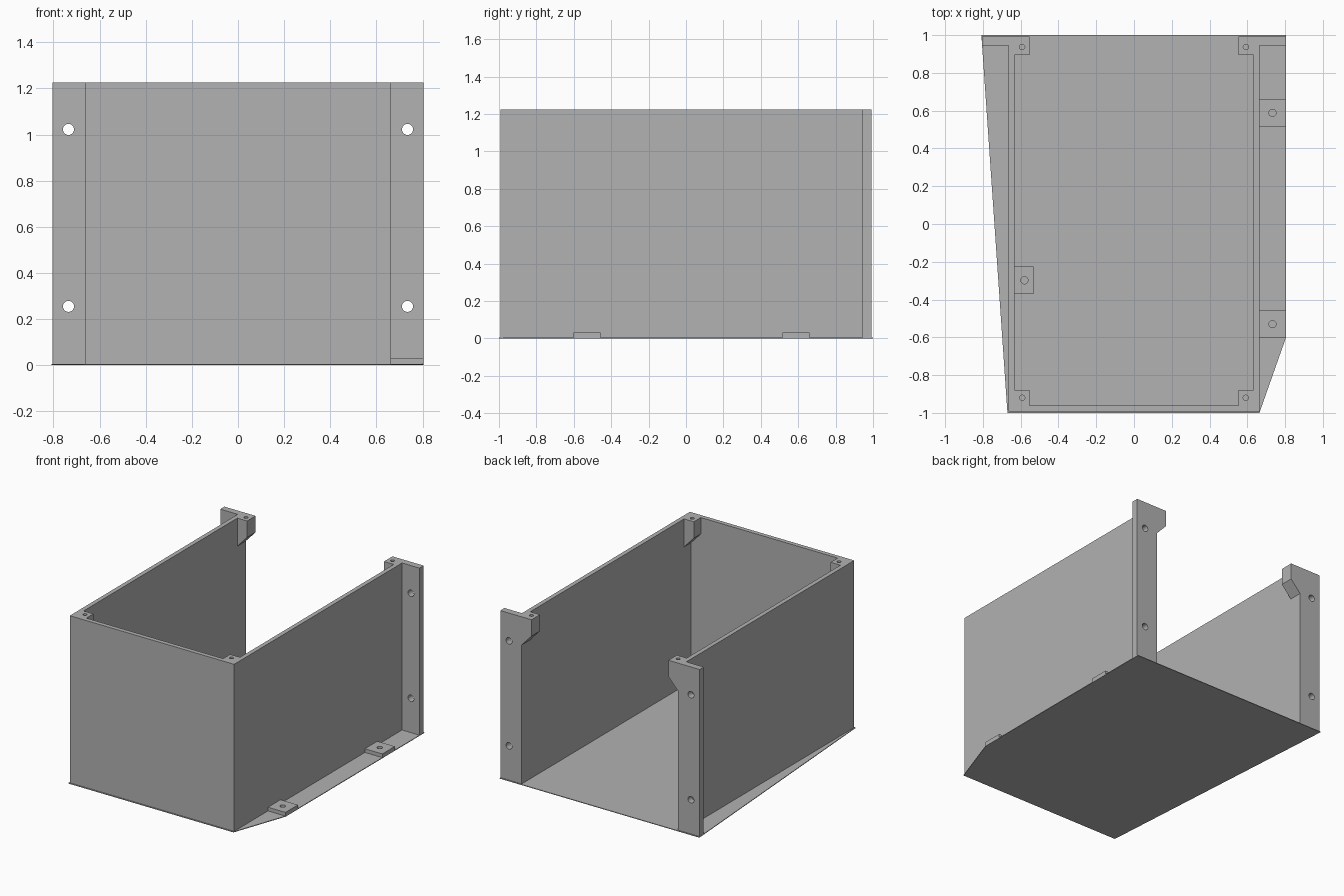
import bpy, bmesh
from mathutils import Vector

cube = bpy.data.objects.get("Cube")
if cube:
    bpy.data.objects.remove(cube, do_unlink=True)

grey = bpy.data.materials.new("plain grey")
grey.use_nodes = True
COLOUR = (0.445, 0.445, 0.445, 1)
grey.diffuse_color = COLOUR
grey.node_tree.nodes["Principled BSDF"].inputs["Base Color"].default_value = COLOUR

HEIGHT, FLOOR = 1.225, 0.005
INNER, OUTER, EDGE = 0.632, 0.664, 0.805
FRONT, BACK = -0.993, 0.993
FLANGE_FRONT = 0.945


def prism(name, points, direction):
    """Extrude a flat outline along a direction."""
    bm = bmesh.new()
    face = bm.faces.new([bm.verts.new(p) for p in points])
    grown = bmesh.ops.extrude_face_region(bm, geom=[face])["geom"]
    moved = [g for g in grown if isinstance(g, bmesh.types.BMVert)]
    bmesh.ops.translate(bm, verts=moved, vec=direction)
    if face.is_valid and not all(len(e.link_faces) == 2 for e in face.edges):
        bm.faces.new([v for v in face.verts])
    bmesh.ops.recalc_face_normals(bm, faces=bm.faces)
    mesh = bpy.data.meshes.new(name)
    bm.to_mesh(mesh)
    bm.free()
    mesh.materials.append(grey)
    obj = bpy.data.objects.new(name, mesh)
    bpy.context.collection.objects.link(obj)
    return obj


def box(name, x, y, z):
    x0, x1 = sorted(x)
    outline = [(x0, y[0], z[0]), (x1, y[0], z[0]), (x1, y[1], z[0]), (x0, y[1], z[0])]
    return prism(name, outline, (0, 0, z[1] - z[0]))


def drill(obj, centre, radius, depth, axis):
    """Cut a round hole centred on a point along an axis."""
    turn = Vector((0, 0, 1)).rotation_difference(Vector(axis)).to_euler()
    bpy.ops.mesh.primitive_cylinder_add(vertices=32, radius=radius, depth=depth,
                                        location=centre, rotation=turn)
    cutter = bpy.context.object
    cutter.hide_render = True
    cutter.data.materials.append(grey)
    mod = obj.modifiers.new("hole", "BOOLEAN")
    mod.operation, mod.solver, mod.object = "DIFFERENCE", "EXACT", cutter
    bpy.context.view_layer.objects.active = obj
    bpy.ops.object.modifier_apply(modifier=mod.name)
    bpy.data.objects.remove(cutter, do_unlink=True)


# Thin floor with one slanted side and one clipped corner
prism("floor_plate", [(-0.67, -1, 0), (OUTER, -1, 0), (EDGE, -0.6, 0),
                      (EDGE, 1, 0), (-0.808, 1, 0)], (0, 0, FLOOR))

# Front wall
box("front_wall", (-OUTER, OUTER), (FRONT, FRONT + 0.032), (FLOOR, HEIGHT))

for side, label in ((1, "left"), (-1, "right")):
    # Side walls
    box(label + "_wall", (side * INNER, side * OUTER),
        (FRONT + 0.032, FLANGE_FRONT), (FLOOR, HEIGHT))

    # Back flanges with two through holes
    flange = box(label + "_back_flange", (side * INNER, side * EDGE),
                 (FLANGE_FRONT, BACK), (FLOOR, HEIGHT))
    for z in (0.255, 1.022):
        drill(flange, (side * 0.735, 0.97, z), 0.024, 0.2, (0, 1, 0))

    # Corner screw bosses, tapered underneath towards the wall
    for end, y0, y1, hole_y in (("front", FRONT + 0.032, -0.88, -0.92),
                                ("back", 0.895, BACK, 0.937)):
        profile = [(INNER, HEIGHT), (0.553, HEIGHT), (0.553, 1.105), (INNER, 1.02)]
        boss = prism(f"{label}_{end}_boss", [(side * x, y0, z) for x, z in profile],
                     (0, y1 - y0, 0))
        drill(boss, (side * 0.592, hole_y, HEIGHT), 0.014, 0.2, (0, 0, 1))

# Floor mounting tabs with blind holes
for name, x0, x1, y in (("outer_back_tab", OUTER, EDGE, 0.588),
                        ("outer_front_tab", OUTER, EDGE, -0.53),
                        ("inner_tab", -INNER, -0.533, -0.298)):
    tab = box(name, (x0, x1), (y - 0.072, y + 0.072), (FLOOR, 0.032))
    hole_x = 0.733 if x0 > 0 else -0.58
    drill(tab, (hole_x, y, 0.02), 0.019, 0.1, (0, 0, 1))
